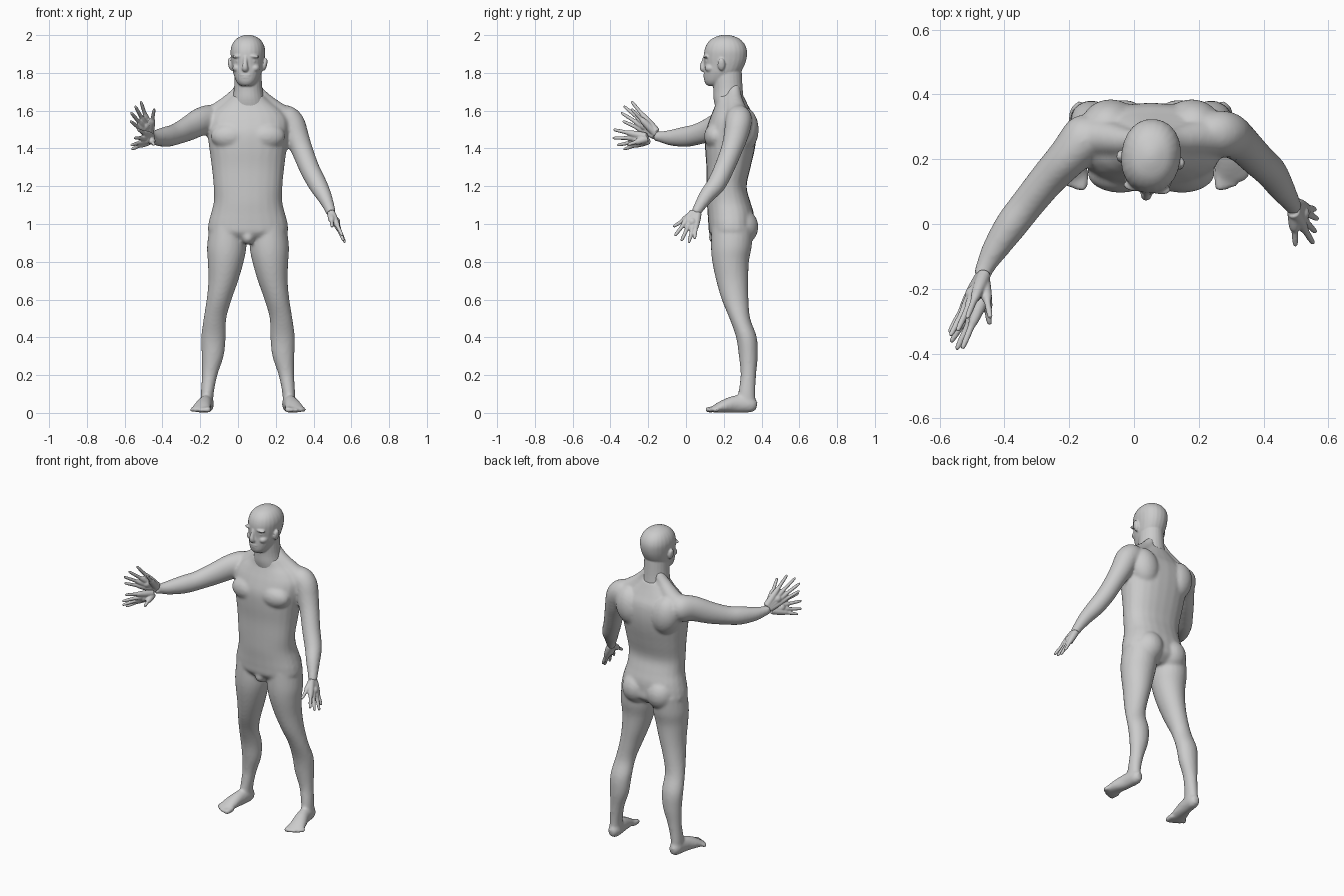
import bpy, bmesh, math
from mathutils import Vector, Matrix

CX = 0.053  # body centre line


def spline(pts, n=4):
    """Catmull-Rom through points of any dimension."""
    out = []
    for i in range(len(pts) - 1):
        a, b, c, d = (pts[max(0, min(len(pts) - 1, i + k))] for k in (-1, 0, 1, 2))
        for j in range(n):
            t = j / n
            out.append([0.5 * (2 * q + (r - p) * t + (2 * p - 5 * q + 4 * r - s) * t * t
                               + (3 * q - p - 3 * r + s) * t ** 3) for p, q, r, s in zip(a, b, c, d)])
    return out + [list(pts[-1])]


def loft(bm, pts, hint=(0, 0, 1), flat=False, power=1.0, sides=24):
    """Closed skin over rings (x, y, z, radius_across, radius_up)."""
    pts = spline([tuple(q) if len(q) == 5 else (*q, q[3]) for q in pts])
    rings = []
    for i, q in enumerate(pts):
        c = Vector(q[:3])
        u, v = Vector((1, 0, 0)), Vector((0, 1, 0))
        if not flat:
            d = Vector(pts[min(i + 1, len(pts) - 1)][:3]) - Vector(pts[max(i - 1, 0)][:3])
            u = d.cross(Vector(hint)).normalized()
            v = u.cross(d).normalized()
        ring = []
        for k in range(sides):
            a = 2 * math.pi * k / sides
            co, si = math.cos(a), math.sin(a)
            ring.append(bm.verts.new(c + u * q[3] * math.copysign(abs(co) ** power, co)
                                     + v * q[4] * math.copysign(abs(si) ** power, si)))
        rings.append(ring)
    for r, s in zip(rings, rings[1:]):
        for k in range(sides):
            bm.faces.new((r[k], r[(k + 1) % sides], s[(k + 1) % sides], s[k]))
    bm.faces.new(rings[0][::-1])
    bm.faces.new(rings[-1])


def blob(bm, centre, radii, tilt=0):
    m = Matrix.Translation(centre) @ Matrix.Rotation(tilt, 4, 'Y') @ Matrix.Diagonal((*radii, 1))
    bmesh.ops.create_uvsphere(bm, u_segments=24, v_segments=14, radius=1, matrix=m)


def skin(name, bm, voxel, smooth):
    """Fuse the overlapping forms into one smooth surface."""
    bmesh.ops.recalc_face_normals(bm, faces=bm.faces)
    me = bpy.data.meshes.new(name)
    bm.to_mesh(me)
    bm.free()
    ob = bpy.data.objects.new(name, me)
    bpy.context.collection.objects.link(ob)
    r = ob.modifiers.new("fuse", 'REMESH')
    r.mode, r.voxel_size, r.use_smooth_shade = 'VOXEL', voxel, True
    s = ob.modifiers.new("soften", 'SMOOTH')
    s.factor, s.iterations = 0.5, smooth
    return ob


# Torso: rings of z, centre y, half width, half depth
bm = bmesh.new()
torso = [(.905, .24, .12, .07), (.95, .243, .205, .118), (1.0, .24, .21, .122), (1.06, .236, .195, .122),
         (1.12, .225, .181, .115), (1.2, .215, .182, .106), (1.3, .225, .192, .117), (1.4, .233, .205, .132),
         (1.48, .238, .215, .136), (1.55, .245, .215, .122), (1.6, .243, .18, .1), (1.64, .24, .13, .083),
         (1.68, .232, .085, .072)]
loft(bm, [(CX, y, z, a, b) for z, y, a, b in torso], flat=True, power=.87)
blob(bm, (CX, .165, .93), (.035, .045, .04))

# Muscles, legs and feet, mirrored about the centre line
leg = [(.98, .11, .245, .095, .11), (.88, .113, .24, .104, .108), (.8, .118, .236, .095, .097),
       (.7, .131, .245, .079, .085), (.6, .153, .26, .066, .071), (.5, .175, .285, .06, .055),
       (.4, .183, .32, .065, .055), (.3, .187, .33, .058, .05), (.2, .203, .33, .041, .041),
       (.1, .216, .322, .034, .045), (.03, .217, .325, .034, .045)]
foot = [(.214, .375, .038, .018, .022), (.216, .35, .042, .034, .04), (.218, .32, .046, .037, .045),
        (.226, .26, .046, .038, .046), (.24, .2, .035, .046, .034), (.249, .155, .022, .05, .021),
        (.252, .135, .016, .046, .014)]
for s in (-1, 1):
    def side(pts):
        return [(CX + s * q[0], *q[1:]) for q in pts]
    loft(bm, [(CX + s * x, y, z, a, b) for z, x, y, a, b in leg], flat=True)
    loft(bm, side(foot))
    for i in range(5):
        x, r = .212 + .021 * i, (.017 if i == 0 else .012)
        tip = .102 + .004 * i * i * .7
        loft(bm, side([(x - .004, .165, .02, r), (x, tip + .02, .017, r), (x + .001, tip + .006, .014, r * .85),
                       (x + .001, tip, .012, r * .4)]), sides=12)
    blob(bm, (CX + s * .095, .158, 1.465), (.102, .062, .07))          # chest
    blob(bm, (CX + s * .085, .297, .985), (.088, .086, .095))          # buttock
    blob(bm, (CX + s * .125, .305, 1.5), (.09, .08, .12), s * .2)      # shoulder blade
    loft(bm, side([(.03, .255, 1.73, .03), (.075, .255, 1.665, .042), (.14, .265, 1.6, .055),
                   (.2, .27, 1.56, .06)]), hint=(0, 1, 0))             # trapezius

# Arms: one raised forward, one hanging
loft(bm, [(-.12, .29, 1.55, .06), (-.15, .265, 1.55, .074, .08), (-.2, .21, 1.54, .064, .075),
          (-.265, .14, 1.505, .056, .066), (-.33, .06, 1.475, .052, .056), (-.38, -.005, 1.462, .05, .054),
          (-.43, -.08, 1.457, .04, .042), (-.46, -.135, 1.462, .029), (-.47, -.165, 1.468, .027)])
loft(bm, [(.215, .28, 1.59, .05), (.25, .28, 1.565, .068), (.285, .277, 1.53, .07), (.312, .262, 1.46, .064),
          (.34, .24, 1.39, .057), (.38, .2, 1.29, .053), (.422, .16, 1.21, .05), (.455, .11, 1.15, .041),
          (.482, .07, 1.09, .03), (.494, .05, 1.055, .026)], hint=(0, 1, 0))
skin("body", bm, .009, 6)

# Head, neck and face
bm = bmesh.new()
skull = [(1.731, .145, .022, .025), (1.738, .152, .04, .045), (1.76, .168, .058, .072), (1.8, .19, .075, .096),
         (1.84, .203, .083, .107), (1.88, .208, .089, .114), (1.92, .21, .091, .113), (1.955, .21, .081, .099),
         (1.982, .21, .059, .071), (1.997, .21, .028, .034), (2.002, .21, .006, .007)]
loft(bm, [(CX, y, z, a, b) for z, y, a, b in skull], flat=True, power=.93)
neck = [(1.6, .235, .1, .075), (1.66, .226, .085, .08), (1.72, .222, .075, .078), (1.82, .215, .07, .08)]
loft(bm, [(CX, y, z, a, b) for z, y, a, b in neck], flat=True)
loft(bm, [(CX, .1, 1.885, .01), (CX, .092, 1.86, .011), (CX, .086, 1.835, .015), (CX, .092, 1.822, .018),
          (CX, .102, 1.814, .012)], hint=(0, 1, 0), sides=16)          # nose
blob(bm, (CX, .102, 1.789), (.03, .011, .006))                          # upper lip
blob(bm, (CX, .104, 1.776), (.026, .012, .007))                         # lower lip
blob(bm, (CX, .122, 1.748), (.026, .02, .016))                          # chin
for s in (-1, 1):
    blob(bm, (CX + s * .04, .113, 1.888), (.034, .018, .009), s * .1)   # brow
    blob(bm, (CX + s * .037, .117, 1.862), (.017, .012, .008))          # eye
    blob(bm, (CX + s * .048, .135, 1.825), (.025, .03, .022))           # cheek
    blob(bm, (CX + s * .092, .198, 1.845), (.012, .02, .034), s * .2)   # ear
bmesh.ops.rotate(bm, verts=bm.verts, cent=(CX, .215, 0), matrix=Matrix.Rotation(math.radians(-7), 3, 'Z'))
skin("head_and_neck", bm, .005, 3)


# Hands: palm and fingers fan from the wrist to each tip
def hand(name, wrist, tips, thumb):
    bm = bmesh.new()
    w = Vector(wrist)
    spread = (Vector(tips[-1]) - Vector(tips[0])).normalized()
    for i, tip in enumerate(tips + [thumb]):
        t = Vector(tip)
        is_thumb = i == len(tips)
        root = w if is_thumb else w + spread * (i - 1.5) * .008
        stops = [(0, .021), (.25, .02), (.5, .015 if not is_thumb else .017), (.62, .0105), (.82, .0095),
                 (.96, .0075), (1, .004)]
        loft(bm, [(*root.lerp(t, f), r) for f, r in stops], hint=(1, 0, .3), sides=14)
    palm = w.lerp((Vector(tips[1]) + Vector(tips[2])) / 2, .32)
    blob(bm, palm, (.026, .026, .026))
    skin(name, bm, .004, 2)


hand("hanging_hand", (.493, .05, 1.06),
     [(.553, -.06, .937), (.56, -.025, .91), (.567, .015, .9), (.56, .045, .92)], (.498, -.068, .985))
hand("raised_hand", (-.467, -.16, 1.478),
     [(-.515, -.29, 1.65), (-.545, -.33, 1.625), (-.567, -.345, 1.59), (-.57, -.335, 1.545)], (-.443, -.29, 1.61))
hand("lower_hand", (-.462, -.205, 1.452),
     [(-.53, -.385, 1.5), (-.548, -.388, 1.455), (-.565, -.365, 1.417), (-.563, -.33, 1.395)], (-.445, -.31, 1.42))
